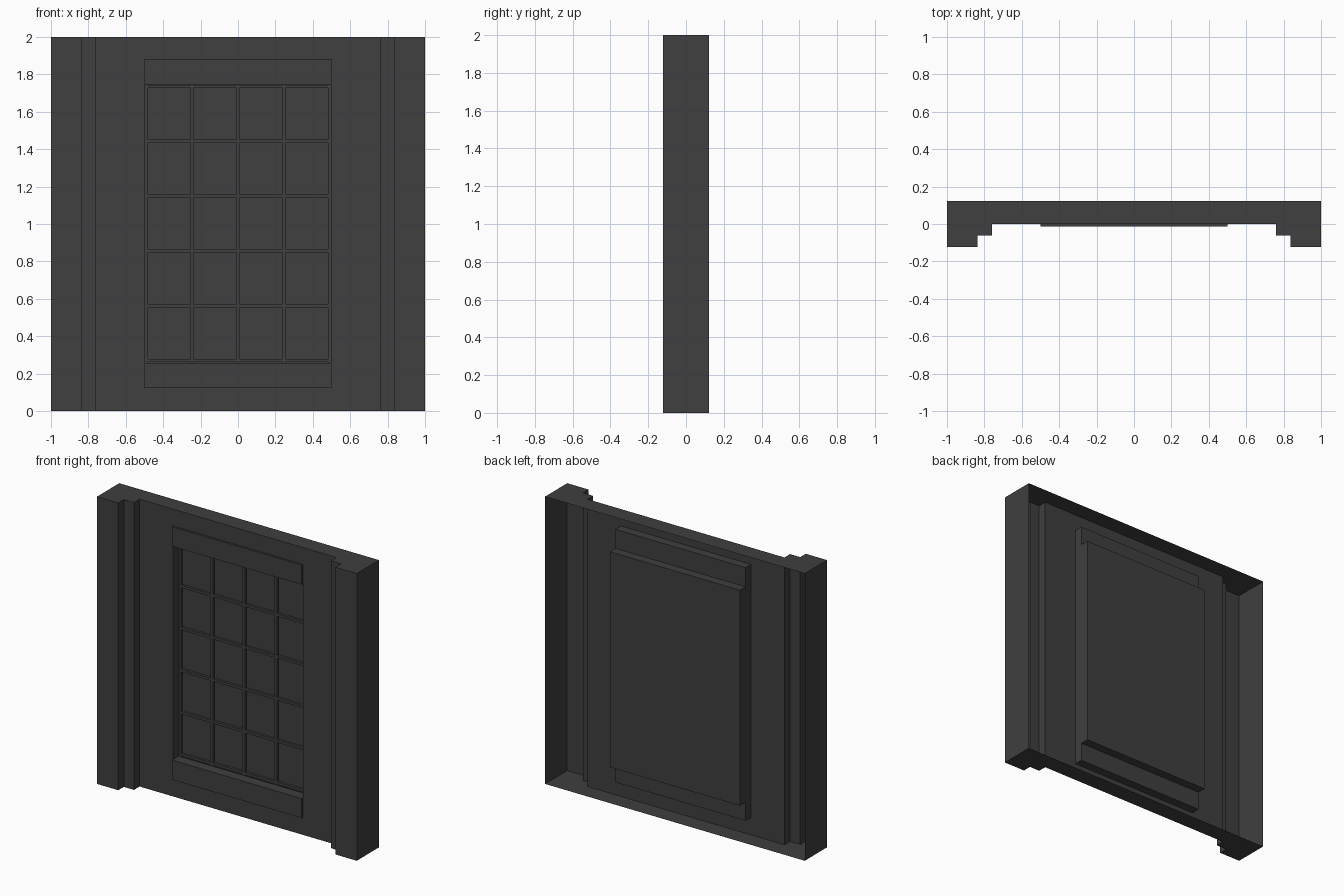
import bpy, bmesh

if "Cube" in bpy.data.objects:
    bpy.data.objects.remove(bpy.data.objects["Cube"])

mat = bpy.data.materials.new("dark_grey")
mat.diffuse_color = (0.05, 0.05, 0.05, 1)
mat.use_nodes = True
mat.node_tree.nodes["Principled BSDF"].inputs["Base Color"].default_value = mat.diffuse_color
BACK = 0.122


def finish(name, bm):
    me = bpy.data.meshes.new(name)
    bm.to_mesh(me)
    bm.free()
    me.materials.append(mat)
    ob = bpy.data.objects.new(name, me)
    bpy.context.collection.objects.link(ob)
    return ob


def add_box(bm, x0, x1, y0, y1, z0, z1):
    v = bmesh.ops.create_cube(bm, size=1)["verts"]
    for p in v:
        p.co = ((x0 + x1) / 2 + p.co.x * (x1 - x0),
                (y0 + y1) / 2 + p.co.y * (y1 - y0),
                (z0 + z1) / 2 + p.co.z * (z1 - z0))


# wall shell: stepped profile swept upward, open at the back, capped top and bottom
half = [(-1, BACK), (-1, -BACK), (-0.837, -BACK), (-0.837, -0.061),
        (-0.758, -0.061), (-0.758, 0), (-0.5, 0)]
profile = half + [(-x, y) for x, y in reversed(half)]
levels = [0, 0.25, 1.75, 2]
bm = bmesh.new()
rows = [[bm.verts.new((x, y, z)) for x, y in profile] for z in levels]
for r in range(3):
    for i in range(len(profile) - 1):
        if r == 1 and i == len(half) - 1:
            continue  # window opening
        a, b = rows[r], rows[r + 1]
        bm.faces.new((a[i], a[i + 1], b[i + 1], b[i]))
bm.faces.new(list(reversed(rows[0])))
bm.faces.new(rows[-1])
finish("wall_shell", bm)

# window casing: box reaching back from the opening, front left open
bm = bmesh.new()
add_box(bm, -0.5, 0.5, 0, BACK, 0.25, 1.75)
bm.faces.ensure_lookup_table()
front = [f for f in bm.faces if f.calc_center_median().y < 0.001]
bmesh.ops.delete(bm, geom=front, context="FACES_ONLY")
finish("window_casing", bm)

# glass backing
bm = bmesh.new()
add_box(bm, -0.5, 0.5, 0.08, BACK - 0.002, 0.25, 1.75)
finish("window_glass", bm)

# outer frame and glazing bars
bm = bmesh.new()
F, G = 0.063, 0.082
for s in (-1, 1):
    add_box(bm, *sorted((s * 0.482, s * 0.5)), F, G, 0.25, 1.75)
for i in (-1, 0, 1):
    add_box(bm, i * 0.246 - 0.009, i * 0.246 + 0.009, F, G, 0.25, 1.75)
finish("vertical_bars", bm)
bm = bmesh.new()
for i in range(6):
    z = 0.27 + i * 0.293
    add_box(bm, -0.5, 0.5, F, G, z - 0.009, z + 0.009)
finish("horizontal_bars", bm)

# lintel and sill pass through the wall
for name, z0, z1 in (("sill", 0.122, 0.258), ("lintel", 1.747, 1.883)):
    bm = bmesh.new()
    add_box(bm, -0.5, 0.5, -0.013, 0.061, z0, z1)
    finish(name, bm)
